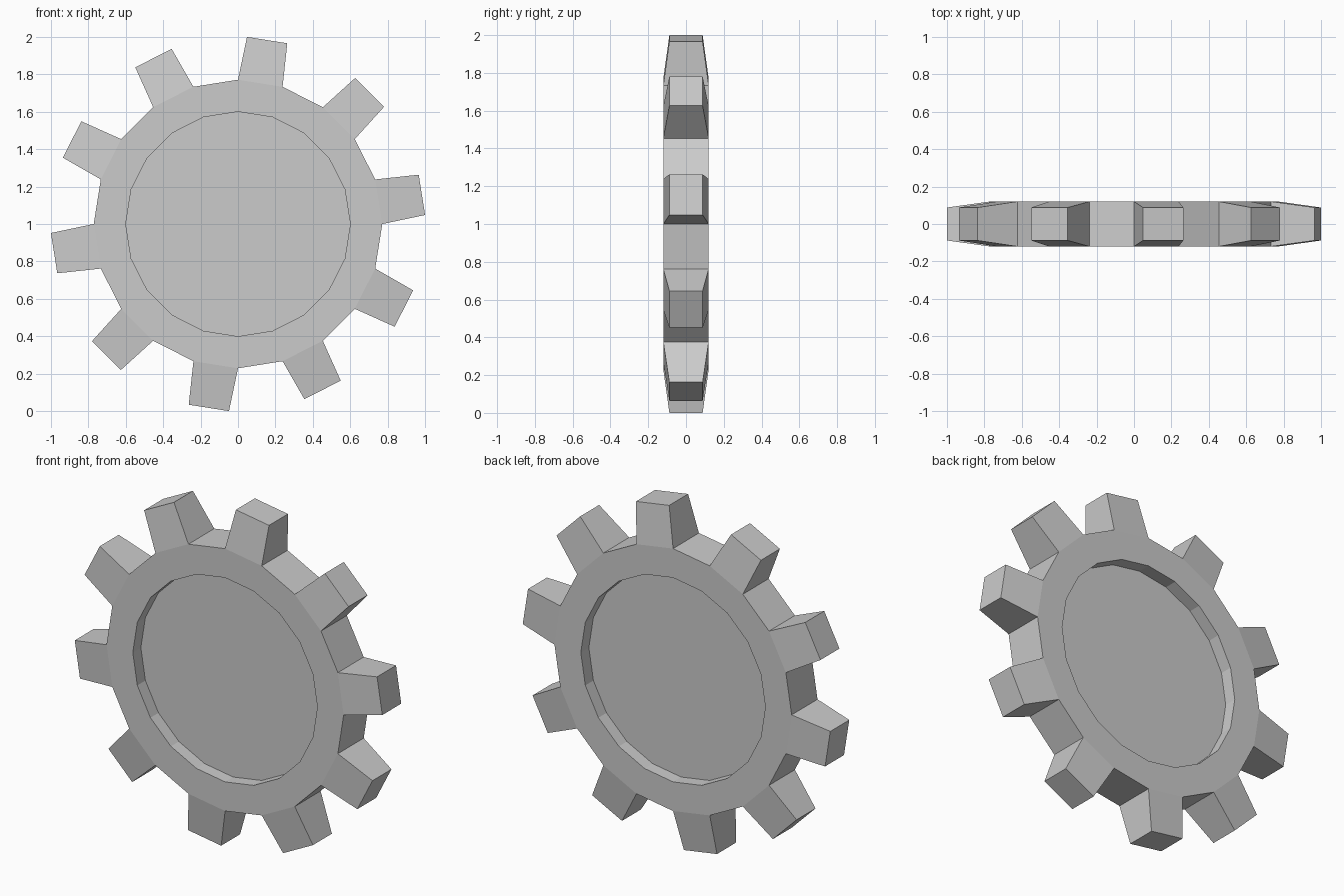
import bpy, bmesh, math
from mathutils import Matrix

cube = bpy.data.objects.get("Cube")
if cube:
    bpy.data.objects.remove(cube)

SIDES = 20
RIM, HOLE = 0.771, 0.6
HALF, RECESS = 0.12, 0.075
TIP_REACH, TIP_HALF_WIDTH, TIP_HALF_DEPTH = 0.995, 0.109, 0.088

steel = bpy.data.materials.new("grey_metal")
steel.use_nodes = True
steel.diffuse_color = (0.6, 0.6, 0.6, 1)
steel.node_tree.nodes["Principled BSDF"].inputs["Base Color"].default_value = (0.6, 0.6, 0.6, 1)


def extrude(bm, face):
    return bmesh.ops.extrude_discrete_faces(bm, faces=[face])["faces"][0]


# Wheel blank, axis along y
bm = bmesh.new()
bmesh.ops.create_cone(bm, cap_ends=True, segments=SIDES, radius1=RIM, radius2=RIM,
                      depth=2 * HALF, matrix=Matrix.Rotation(math.pi / 2, 4, "X"))
bm.normal_update()
caps = [f for f in bm.faces if abs(f.normal.y) > 0.9]
walls = [f for f in bm.faces if abs(f.normal.y) < 0.1]

# Tapered teeth on every second wall
step = math.tau / SIDES
for wall in walls:
    angle = math.atan2(wall.normal.z, wall.normal.x)
    if round(angle / step - 0.5) % 2:
        continue
    out = wall.normal.copy()
    side = out.cross((0, 1, 0))
    tip = extrude(bm, wall)
    for v in tip.verts:
        s = math.copysign(TIP_HALF_WIDTH, v.co.dot(side))
        y = math.copysign(TIP_HALF_DEPTH, v.co.y)
        v.co = out * TIP_REACH + side * s
        v.co.y = y

# Round recess on both sides
for cap in caps:
    inner = extrude(bm, cap)
    for v in inner.verts:
        v.co.x *= HOLE / RIM
        v.co.z *= HOLE / RIM
    floor = extrude(bm, inner)
    for v in floor.verts:
        v.co.y = math.copysign(HALF - RECESS, v.co.y)

bmesh.ops.recalc_face_normals(bm, faces=bm.faces)
bmesh.ops.translate(bm, verts=bm.verts, vec=(0, 0, 1))
mesh = bpy.data.meshes.new("gear_wheel")
bm.to_mesh(mesh)
bm.free()
mesh.materials.append(steel)
gear = bpy.data.objects.new("gear_wheel", mesh)
bpy.context.collection.objects.link(gear)
